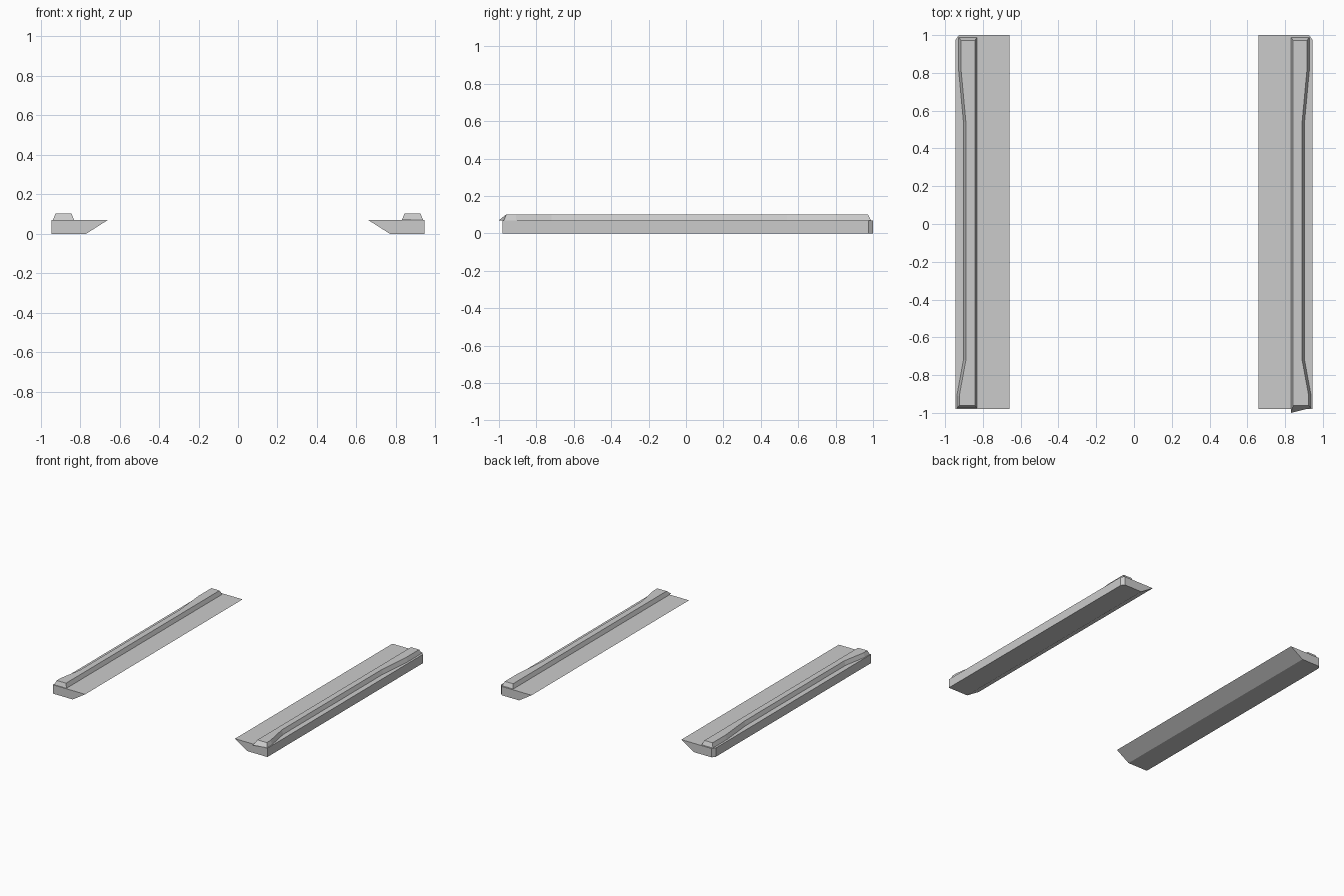
import bpy
import bmesh

cube = bpy.data.objects.get("Cube")
if cube:
    bpy.data.objects.remove(cube, do_unlink=True)

# Single plain grey
grey = bpy.data.materials.new("plain_grey")
grey.use_nodes = True
colour = (0.6, 0.6, 0.6, 1)
grey.diffuse_color = colour
grey.node_tree.nodes["Principled BSDF"].inputs["Base Color"].default_value = colour

BASE_TOP, RIDGE_TOP = 0.07, 0.102


def loft(name, lower, z_low, upper, z_high, side):
    """Closed flat-sided solid between two outlines; side flips it in x."""
    bm = bmesh.new()
    low = [bm.verts.new((side * x, y, z_low)) for x, y in lower]
    high = [bm.verts.new((side * x, y, z_high)) for x, y in upper]
    bm.faces.new(low)
    bm.faces.new(high)
    n = len(low)
    for i in range(n):
        j = (i + 1) % n
        bm.faces.new((low[i], low[j], high[j], high[i]))
    bmesh.ops.recalc_face_normals(bm, faces=bm.faces[:])
    mesh = bpy.data.meshes.new(name)
    bm.to_mesh(mesh)
    bm.free()
    mesh.materials.append(grey)
    obj = bpy.data.objects.new(name, mesh)
    bpy.context.collection.objects.link(obj)
    return obj


def slab_outline(inner):
    """Slab plan with a small chamfer on the rear outer corner."""
    return [(inner, -0.98), (0.945, -0.98), (0.945, 0.975),
            (0.927, 1.0), (inner, 1.0)]


def ridge_outline(inset, front_inner, front_outer, back):
    """Ridge plan: straight inside edge, waisted outside edge."""
    inner = 0.83 + inset
    front, waist, rear = 0.938 - inset, 0.903 - inset, 0.928 - inset
    return [(inner, front_inner), (front, front_outer), (front, -0.91),
            (waist, -0.72), (waist, 0.54), (rear, 0.81),
            (rear, back), (inner, back)]


# The left ridge has a skewed front end that overhangs its slab
for label, side, skew in (("left", 1, 0.027), ("right", -1, 0.0)):
    loft(label + "_slab", slab_outline(0.77), 0,
         slab_outline(0.66), BASE_TOP, side)
    loft(label + "_ridge",
         ridge_outline(0, -0.973 - skew, -0.973, 0.988), BASE_TOP,
         ridge_outline(0.013, -0.96, -0.96, 0.972), RIDGE_TOP, side)
